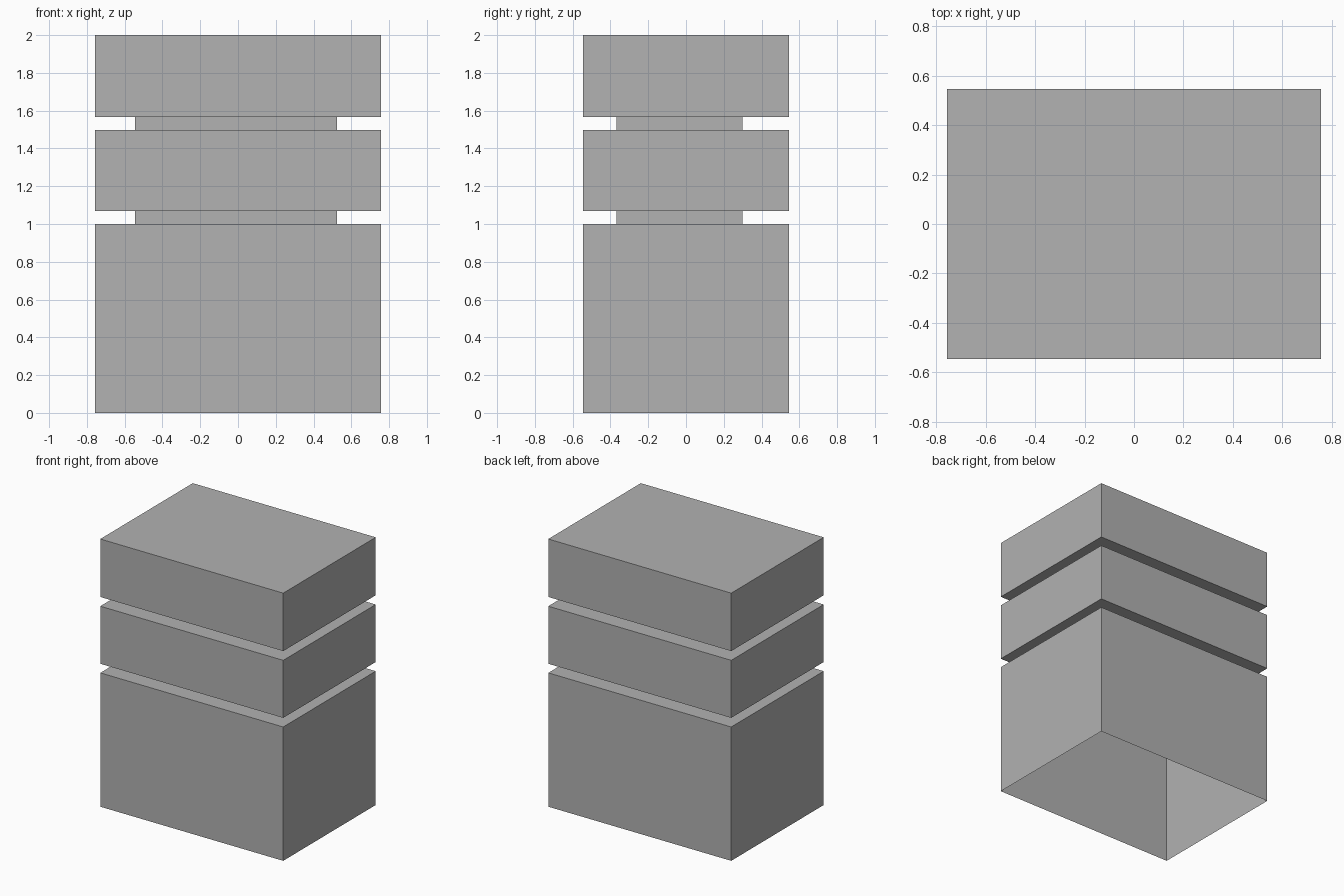
import bpy
import bmesh

default = bpy.data.objects.get("Cube")
if default:
    bpy.data.objects.remove(default, do_unlink=True)

# Plain grey finish
grey = bpy.data.materials.new("plain_grey")
grey.use_nodes = True
color = (0.445, 0.445, 0.445, 1)
grey.diffuse_color = color
grey.node_tree.nodes["Principled BSDF"].inputs["Base Color"].default_value = color

# Rectangular outlines: x min, x max, y min, y max
BODY = (-0.756, 0.756, -0.546, 0.546)
NECK = (-0.545, 0.525, -0.368, 0.299)

# Outline at each height, from the open base to the closed top
sections = [
    (BODY, 0), (BODY, 1.0),
    (NECK, 1.0), (NECK, 1.068),
    (BODY, 1.068), (BODY, 1.498),
    (NECK, 1.498), (NECK, 1.567),
    (BODY, 1.567), (BODY, 2.0),
]


def add_ring(bm, outline, z):
    x0, x1, y0, y1 = outline
    corners = ((x0, y0), (x1, y0), (x1, y1), (x0, y1))
    return [bm.verts.new((x, y, z)) for x, y in corners]


# One hollow shell: large base, two upper blocks and recessed necks
bm = bmesh.new()
rings = [add_ring(bm, outline, z) for outline, z in sections]
for low, high in zip(rings, rings[1:]):
    for i in range(4):
        j = (i + 1) % 4
        bm.faces.new((low[i], low[j], high[j], high[i]))
bm.faces.new(rings[-1])

mesh = bpy.data.meshes.new("stacked_block_shell")
bm.to_mesh(mesh)
bm.free()
mesh.materials.append(grey)
shell = bpy.data.objects.new("stacked_block_shell", mesh)
bpy.context.collection.objects.link(shell)
